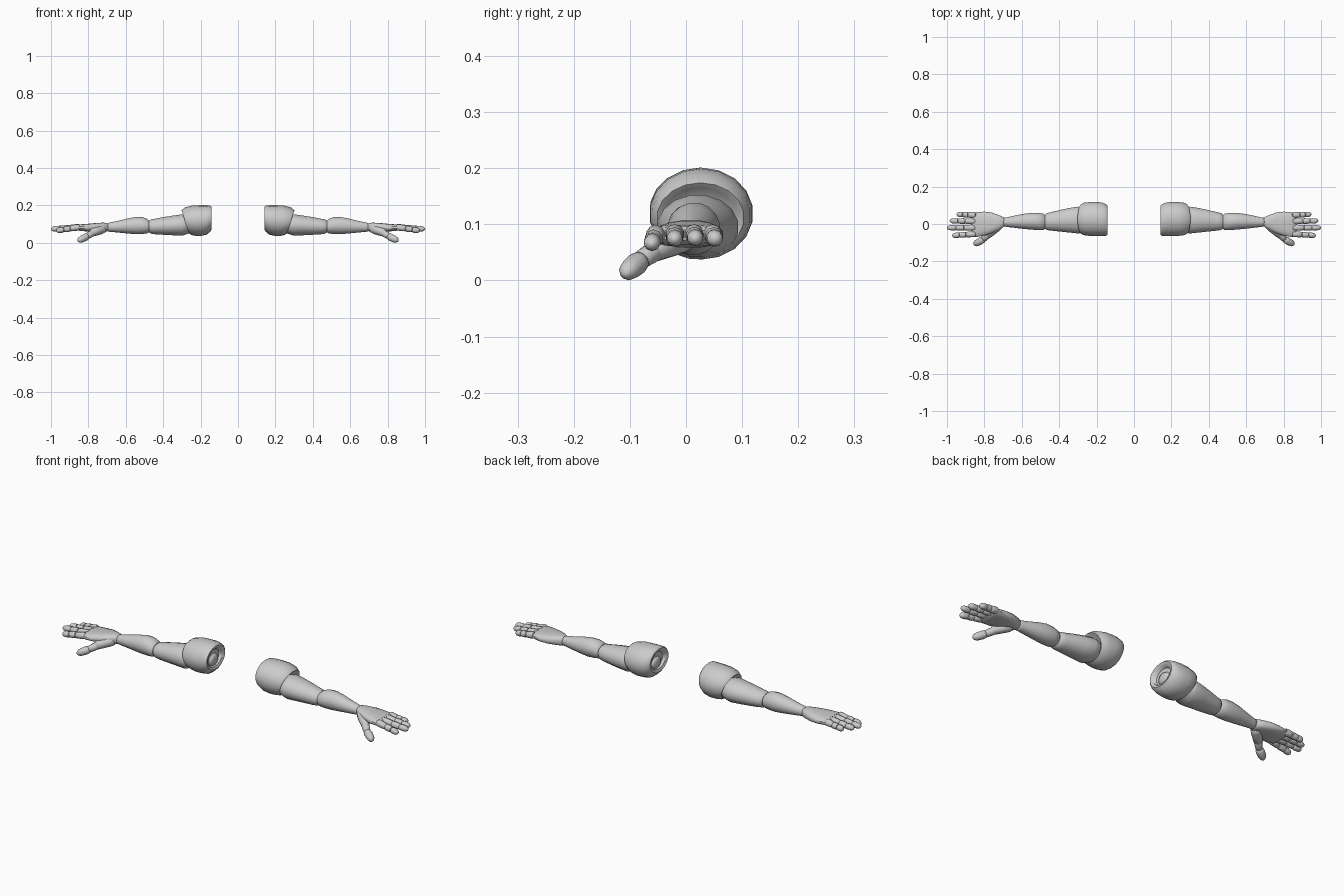
import bpy, bmesh, math
from mathutils import Vector, Matrix

grey = bpy.data.materials.new("light_grey")
grey.diffuse_color = (0.6, 0.6, 0.6, 1)


def loft(bm, sections, sides=16, matrix=Matrix(), power=1.0):
    """Skin closed rings along local x: (x, centre y, centre z, half y, half z, lean)."""
    rings = []
    for x, cy, cz, ry, rz, *lean in sections:
        k = lean[0] if lean else 0
        ring = []
        for i in range(sides):
            a = 2 * math.pi * (i + 0.5) / sides
            c, s = math.cos(a), math.sin(a)
            dy = ry * math.copysign(abs(c) ** power, c)
            dz = rz * math.copysign(abs(s) ** power, s)
            ring.append(bm.verts.new(matrix @ Vector((x + k * dz, cy + dy, cz + dz))))
        rings.append(ring)
    for a, b in zip(rings, rings[1:]):
        for i in range(sides):
            j = (i + 1) % sides
            bm.faces.new((a[i], a[j], b[j], b[i]))
    bm.faces.new(rings[0][::-1])
    bm.faces.new(rings[-1])


def segment(bm, p, q, r0, r1, tip=False):
    """Rounded finger bone from p to q."""
    p, q = Vector(p), Vector(q)
    d = (q - p).normalized()
    side = Vector((0, 0, 1)).cross(d).normalized()
    up = d.cross(side)
    m = Matrix((d, side, up)).transposed().to_4x4()
    m.translation = p
    n = (q - p).length
    shape = [(0, .6), (.07, .9), (.25, 1), (.6, .97)]
    shape += [(.8, .85), (.93, .55), (1, .2)] if tip else [(.9, .92), (1, .6)]
    rows = []
    for t, s in shape:
        r = (r0 + (r1 - r0) * t) * s
        rows.append((t * n, 0, 0, r, r))
    loft(bm, rows, 10, m)


def finish(name, bm):
    """Make the object and mirror it to the other arm."""
    bmesh.ops.recalc_face_normals(bm, faces=bm.faces)
    mesh = bpy.data.meshes.new(name)
    bm.to_mesh(mesh)
    bm.free()
    mesh.materials.append(grey)
    ob = bpy.data.objects.new(name, mesh)
    bpy.context.collection.objects.link(ob)
    bpy.ops.object.select_all(action='DESELECT')
    ob.select_set(True)
    bpy.context.view_layer.objects.active = ob
    bpy.ops.object.shade_smooth_by_angle(angle=math.radians(45))
    mod = ob.modifiers.new("other_arm", 'MIRROR')
    mod.use_mirror_merge = False


def part(name, sections, sides=16, power=1.0):
    bm = bmesh.new()
    loft(bm, sections, sides, power=power)
    finish(name, bm)


# shoulder pad with a recessed inner face
part("shoulder_pad", [
    (.262, .025, .108, .055, .045, .3), (.276, .026, .110, .068, .055, .32),
    (.282, .026, .112, .078, .062, .32), (.265, .027, .115, .088, .074, .25),
    (.235, .027, .118, .092, .081, .12), (.200, .027, .119, .093, .082),
    (.168, .025, .122, .090, .079), (.148, .021, .129, .085, .069),
    (.141, .019, .132, .077, .060), (.146, .018, .130, .060, .046),
    (.160, .018, .128, .052, .040)], 18)

# ball sitting in the shoulder recess
part("shoulder_ball", [
    (.20, .022, .115, .040, .034), (.165, .022, .115, .040, .034),
    (.152, .022, .115, .032, .027), (.147, .022, .115, .016, .013)])

# upper arm
part("upper_arm", [
    (.255, .022, .097, .058, .045), (.285, .021, .096, .071, .055),
    (.300, .021, .095, .073, .058), (.345, .020, .093, .067, .054),
    (.400, .017, .090, .058, .048), (.445, .014, .087, .050, .042),
    (.466, .013, .087, .046, .039), (.475, .012, .087, .038, .032)])

# elbow and wrist joints
part("elbow_joint", [(.455, .012, .087, .034, .029), (.50, .012, .088, .034, .029)])
part("wrist_joint", [(.675, .010, .083, .020, .019), (.72, .010, .083, .020, .019)])

# forearm
part("forearm", [
    (.476, .011, .088, .038, .032), (.484, .011, .089, .045, .039),
    (.510, .013, .092, .047, .046), (.545, .015, .092, .046, .047),
    (.590, .014, .090, .041, .041), (.640, .012, .086, .033, .032),
    (.680, .010, .084, .026, .026), (.694, .010, .083, .024, .024),
    (.700, .010, .083, .018, .018)])

# palm
part("palm", [
    (.692, .010, .083, .020, .018), (.700, .010, .083, .028, .024),
    (.725, .008, .083, .041, .025), (.760, .006, .082, .056, .024),
    (.800, .002, .081, .065, .021), (.840, -.003, .081, .067, .018),
    (.860, -.005, .081, .064, .015), (.866, -.005, .081, .056, .009)], 16, 0.75)

# four fingers, three bones each: name, base y, tip y, tip x, tip z
for name, y0, y1, x1, z1 in [
        ("little_finger", .047, .052, .948, .073), ("ring_finger", .014, .017, .985, .074),
        ("middle_finger", -.020, -.020, 1.0, .073), ("index_finger", -.053, -.062, .972, .064)]:
    bm = bmesh.new()
    a, b = Vector((.845, y0, .084)), Vector((x1, y1, z1))
    cuts = [0, .42, .70, 1]
    for i in range(3):
        r0, r1 = .0175 - .001 * i, .0165 - .001 * i
        segment(bm, a.lerp(b, cuts[i] - (.02 if i else 0)), a.lerp(b, cuts[i + 1]), r0, r1, i == 2)
    finish(name, bm)

# thumb: fleshy root, middle bone and tip
bm = bmesh.new()
segment(bm, (.715, .000, .078), (.785, -.062, .052), .027, .023)
segment(bm, (.770, -.050, .056), (.808, -.084, .034), .019, .018)
segment(bm, (.803, -.080, .036), (.856, -.111, .010), .0205, .019, True)
finish("thumb", bm)
